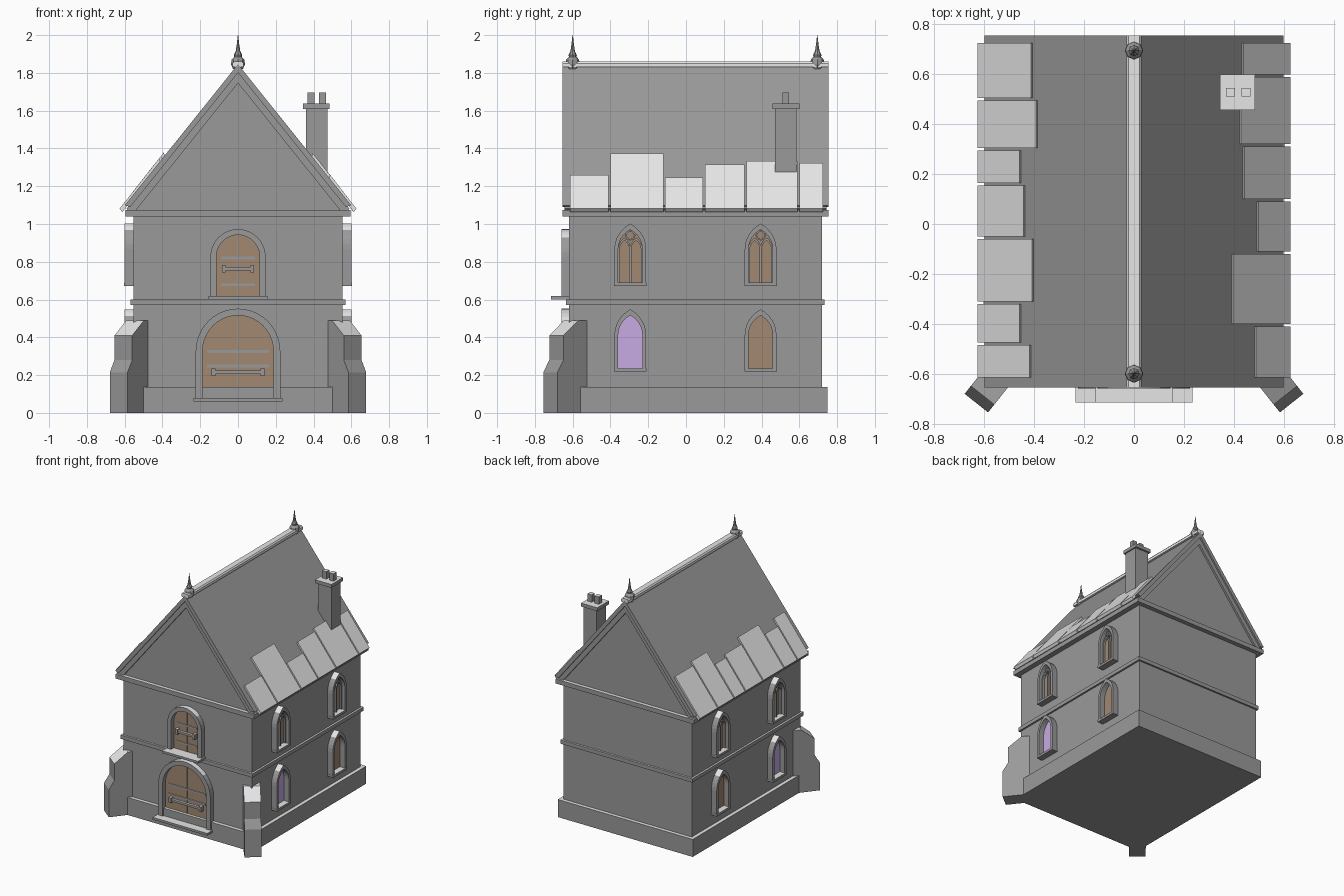
import bpy, bmesh, math
from mathutils import Matrix, Vector

if "Cube" in bpy.data.objects:
    bpy.data.objects.remove(bpy.data.objects["Cube"], do_unlink=True)


def material(name, rgb):
    m = bpy.data.materials.new(name)
    m.use_nodes = True
    m.diffuse_color = (*rgb, 1)
    m.node_tree.nodes["Principled BSDF"].inputs["Base Color"].default_value = (*rgb, 1)
    return m


STONE = material("grey stone", (0.32, 0.32, 0.325))
PALE = material("pale slate", (0.8, 0.8, 0.81))
WOOD = material("brown wood", (0.36, 0.25, 0.17))
GLASS = material("violet glass", (0.57, 0.41, 0.77))


def finish(bm, name, mat=STONE, pale_tops=True):
    """Store the mesh; upward stone faces take the pale colour."""
    bmesh.ops.recalc_face_normals(bm, faces=bm.faces)
    bm.normal_update()
    if mat is STONE and pale_tops:
        for f in bm.faces:
            f.material_index = int(f.normal.z > 0.7)
    me = bpy.data.meshes.new(name)
    bm.to_mesh(me)
    bm.free()
    me.materials.append(mat)
    if mat is STONE:
        me.materials.append(PALE)
    ob = bpy.data.objects.new(name, me)
    bpy.context.collection.objects.link(ob)
    return ob


def box(name, x, y, z, mat=STONE):
    bm = bmesh.new()
    size = [b - a for a, b in (x, y, z)]
    mid = [(a + b) / 2 for a, b in (x, y, z)]
    bmesh.ops.create_cube(bm, size=1, matrix=Matrix.Translation(mid) @ Matrix.Diagonal((*size, 1)))
    return finish(bm, name, mat)


def prism(name, pts, d0, d1, place, mat=STONE, pale_tops=True):
    """Extrude an outline of (u, z) points from depth d0 to d1."""
    bm = bmesh.new()
    a = [bm.verts.new(place(u, d0, z)) for u, z in pts]
    b = [bm.verts.new(place(u, d1, z)) for u, z in pts]
    bm.faces.new(a)
    bm.faces.new(b)
    for i in range(len(pts)):
        j = (i + 1) % len(pts)
        bm.faces.new((a[i], a[j], b[j], b[i]))
    return finish(bm, name, mat, pale_tops)


def arch(w, z0, spring, top, pointed=False, cu=0, n=12):
    """Open arch outline from bottom right, over the top, to bottom left."""
    right = []
    for i in range(n // 2 + 1):
        t = i / (n // 2)
        if pointed:
            a = t * math.pi / 3
            right.append((w * (2 * math.cos(a) - 1), math.sin(a) / math.sin(math.pi / 3)))
        else:
            right.append((w * math.cos(t * math.pi / 2), math.sin(t * math.pi / 2)))
    right = [(u, spring + s * (top - spring)) for u, s in right]
    right[-1] = (0, top)
    half = [(w, z0)] + right
    return [(cu + u, z) for u, z in half + [(-u, z) for u, z in half[-2::-1]]]


def front(u, d, z):
    return (u, -d, z)


def along_y(u, d, z):
    return (u, d, z)


# Walls, plinth and string courses
Y0, Y1, W = -0.62, 0.72, 0.554
box("walls", (-W, W), (Y0, Y1), (0, 1.06))
for name, grow, z in (("plinth", 0.028, (0, 0.137)), ("middle_course", 0.014, (0.57, 0.6)),
                      ("eaves_course", 0.042, (1.04, 1.075))):
    g = min(grow, 0.035)
    box(name, (-W - grow, W + grow), (Y0 - g, Y1 + g), z)

# Roof: gable core, sloping slabs, stepped barge boards
SLOPE, APEX = 1.246, 1.846
RY0, RY1 = -0.655, 0.755


def roof_z(x, drop=0):
    return APEX - drop - SLOPE * x


prism("gables", [(-0.57, 1.07), (0.57, 1.07), (0.57, roof_z(0.57, 0.03)), (0, APEX - 0.03),
                 (-0.57, roof_z(0.57, 0.03))], Y0 - 0.008, Y1 + 0.008, along_y, pale_tops=False)


def chevron(e, top, bottom):
    return [(-e, roof_z(e, top)), (0, APEX - top), (e, roof_z(e, top)),
            (e - 0.03, roof_z(e - 0.03, bottom)), (0, APEX - bottom), (0.03 - e, roof_z(e - 0.03, bottom))]


prism("roof_slabs", chevron(0.6, 0, 0.045), RY0, RY1, along_y, pale_tops=False)
prism("barge_boards", chevron(0.59, 0.03, 0.1), RY0 + 0.012, RY1 - 0.012, along_y, pale_tops=False)
prism("ridge_cap", [(-0.03, 1.83), (-0.03, 1.85), (-0.022, 1.86), (0.022, 1.86), (0.03, 1.85),
                    (0.03, 1.83)], RY0, RY1, along_y, PALE)

# Eaves slates: (start, end, inner edge) along each side
SLATES = {
    1: [(-.615, -.41, .48), (-.40, -.12, .388), (-.11, .09, .49), (.10, .31, .435),
        (.32, .59, .42), (.60, .725, .43)],
    -1: [(-.615, -.485, .41), (-.475, -.32, .45), (-.31, -.06, .4), (-.05, .155, .435),
         (.165, .295, .45), (.305, .495, .385), (.505, .725, .405)],
}
for side, rows in SLATES.items():
    for a, b, x in rows:
        prism("eaves_slate", [(side * x, roof_z(x, 0.01)), (side * (x + .008), roof_z(x, -.012)),
                              (side * .627, roof_z(.627, -.016)), (side * .612, roof_z(.612, 0.02))],
              a, b, along_y, PALE)

# Ridge finials
for y in (-0.6, 0.695):
    bm = bmesh.new()
    prof = [(.026, 1.82), (.037, 1.845), (.034, 1.87), (.02, 1.885), (.022, 1.895),
            (.012, 1.915), (.006, 1.955), (.001, 2.0)]
    rings = [[bm.verts.new((r * math.cos(k * math.pi / 4), y + r * math.sin(k * math.pi / 4), z))
              for k in range(8)] for r, z in prof]
    for lo, hi in zip(rings, rings[1:]):
        for k in range(8):
            bm.faces.new((lo[k], lo[k - 1], hi[k - 1], hi[k]))
    bm.faces.new(rings[0])
    bm.faces.new(rings[-1])
    finish(bm, "finial", pale_tops=False)

# Chimney
box("chimney_stack", (.36, .475), (.47, .585), (1.18, 1.61))
box("chimney_cap", (.345, .485), (.457, .6), (1.61, 1.637))
for x in (.387, .448):
    box("chimney_pot", (x - .018, x + .018), (.51, .546), (1.637, 1.695))

# Angled corner buttresses
BUTTRESS = [(-.12, 0), (.125, 0), (.125, .215), (.085, .28), (.085, .41), (-.015, .49), (-.12, .49)]
for side in (1, -1):
    out = Vector((.62 * side, -.78, 0)).normalized()
    across = Vector((-out.y, out.x, 0))
    corner = Vector((W * side, Y0, 0))
    prism("buttress", BUTTRESS, -.06, .06,
          lambda u, d, z: corner + out * u + across * d + Vector((0, 0, z)))


# Front doors: frame, leaf, sill, straps and bar
def door(prefix, w, z0, spring, top, rim, leaf_z, straps, bar_z, bar_w, sill_w):
    wall = -Y0
    inner = arch(w - rim, z0, spring, top - rim, n=20)
    prism(prefix + "_frame", arch(w, z0, spring, top, n=20) + inner[::-1], wall - .01, wall + .04, front)
    prism(prefix + "_leaf", arch(w - rim, leaf_z, spring, top - rim, n=20), wall, wall + .006, front, WOOD)
    box(prefix + "_sill", (-sill_w, sill_w), (Y0 - .095, Y0), (z0 - .012, z0 + .006))
    box(prefix + "_joint", (-.002, .002), (Y0 - .008, Y0), (leaf_z, top - rim - .005))
    for z in straps:
        box(prefix + "_strap", (.025 - w + rim, w - rim - .025), (Y0 - .012, Y0), (z - .007, z + .007))
    box(prefix + "_bar", (-bar_w, bar_w), (Y0 - .028, Y0 - .012), (bar_z - .009, bar_z + .009))
    for s in (-1, 1):
        x = s * bar_w
        box(prefix + "_bracket", (x - .01, x + .01), (Y0 - .034, Y0), (bar_z - .02, bar_z + .02))


door("lower_door", .224, .072, .325, .552, .036, .137, (.325, .248), .215, .13, .235)
door("upper_door", .146, .612, .825, .973, .031, .615, (.82, .678), .763, .075, .155)


# Side windows on both long walls
def window(side, y, z0, traceried, pane):
    def place(u, d, z):
        return (side * d, y + u, z)

    spring, top = z0 + .195, z0 + .33
    inner = arch(.064, z0, spring, top - .032, True)
    prism("window_frame", arch(.084, z0, spring, top, True) + inner[::-1], W - .01, W + .046, place)
    prism("window_pane", arch(.064, z0, spring, top - .032, True), W, W + .004, place, pane)
    sill = [(-.086, z0), (.086, z0), (.086, z0 + .018), (-.086, z0 + .018)]
    prism("window_sill", sill, W - .01, W + .05, place)
    if traceried:
        for c in (-.031, .031):
            lancet = arch(.033, z0, spring, spring + .06, True, c)
            prism("lancet_tracery", lancet + arch(.025, z0, spring, spring + .045, True, c)[::-1],
                  W, W + .02, place, pale_tops=False)
        for start in (0, math.pi):
            angles = [start + k * math.pi / 6 for k in range(7)]
            ring = [(r * math.cos(a), z0 + .268 + r * math.sin(a))
                    for r, seq in ((.027, angles), (.019, angles[::-1])) for a in seq]
            prism("tracery_ring", ring, W, W + .02, place, pale_tops=False)


for side in (1, -1):
    for y in (-.295, .395):
        window(side, y, .672, True, WOOD)
        window(side, y, .218, False, GLASS if y < 0 else WOOD)
